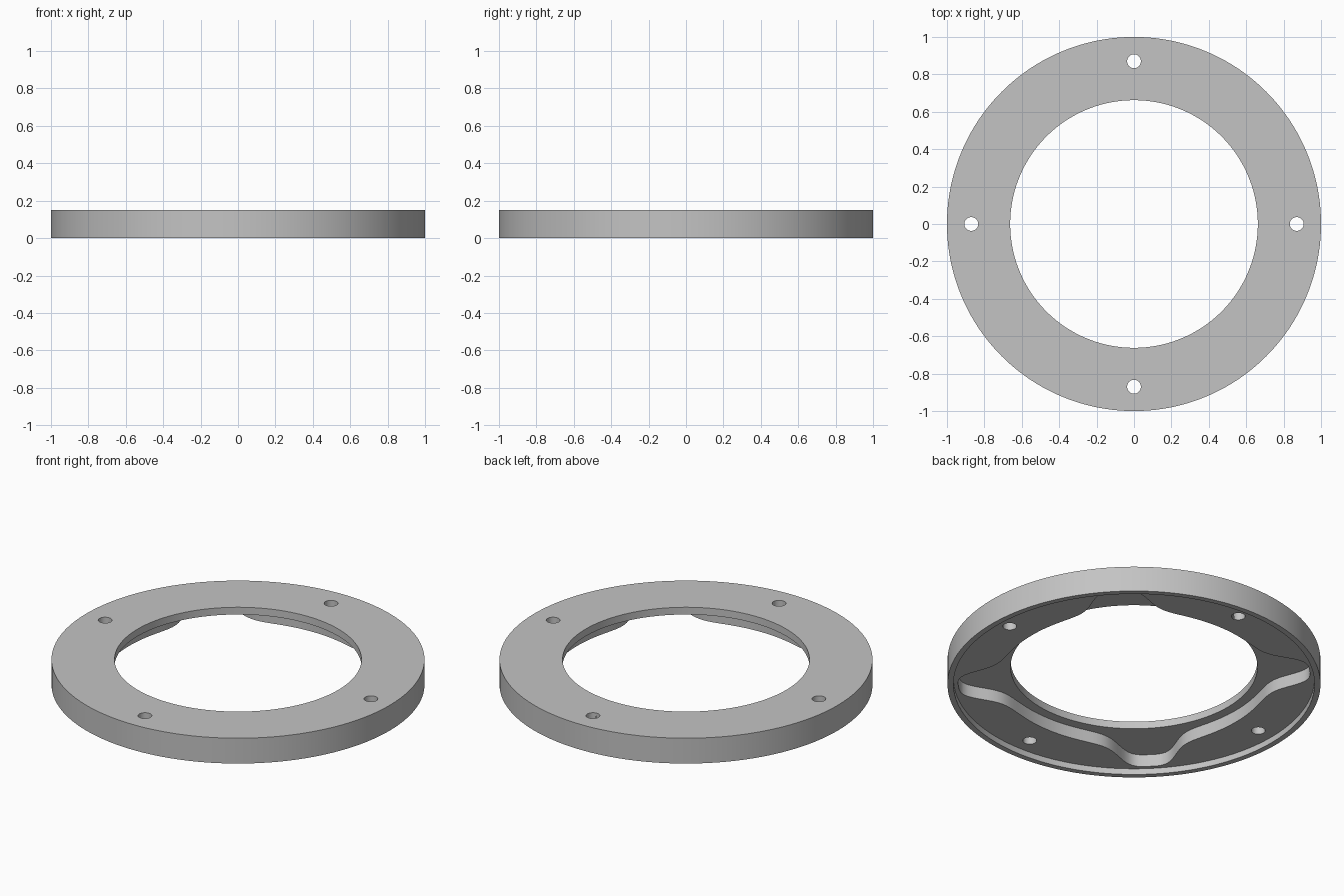
import bpy
import bmesh
from math import pi, cos, sin, radians, degrees

if "Cube" in bpy.data.objects:
    bpy.data.objects.remove(bpy.data.objects["Cube"], do_unlink=True)

SEGMENTS = 256
TOP, POCKET_Z, RECESS_Z = 0.15, 0.107, 0.035
OUTER, LIP, BORE = 1.0, 0.968, 0.662
BOLT_CIRCLE, BOLT_R = 0.87, 0.037

# Plain grey material
grey = bpy.data.materials.new("plain_grey")
grey.use_nodes = True
colour = (0.55, 0.55, 0.55, 1)
grey.diffuse_color = colour
grey.node_tree.nodes["Principled BSDF"].inputs["Base Color"].default_value = colour


def pocket_radius(a):
    """Edge of the underside pocket: round, with a lobe on each diagonal."""
    off = degrees(a) % 90 - 45
    return 0.717 + 0.228 / (1 + (off / 11) ** 4)


# Ring: a cross-section swept round, its pocket wall following the lobes
bm = bmesh.new()
loops = []
for i in range(SEGMENTS):
    a = 2 * pi * i / SEGMENTS
    wall = pocket_radius(a)
    section = [(OUTER, 0), (OUTER, TOP), (BORE, TOP), (BORE, POCKET_Z),
               (wall, POCKET_Z), (wall, RECESS_Z), (LIP, RECESS_Z), (LIP, 0)]
    loops.append([bm.verts.new((r * cos(a), r * sin(a), z)) for r, z in section])
for i, here in enumerate(loops):
    after = loops[(i + 1) % SEGMENTS]
    for j in range(len(here)):
        k = (j + 1) % len(here)
        bm.faces.new((here[j], after[j], after[k], here[k]))
bmesh.ops.recalc_face_normals(bm, faces=bm.faces)
mesh = bpy.data.meshes.new("flange_ring")
bm.to_mesh(mesh)
bm.free()
mesh.materials.append(grey)
ring = bpy.data.objects.new("flange_ring", mesh)
bpy.context.collection.objects.link(ring)

# Four bolt holes, one on each axis
for i in range(4):
    a = radians(90 * i)
    bpy.ops.mesh.primitive_cylinder_add(
        vertices=48, radius=BOLT_R, depth=1,
        location=(BOLT_CIRCLE * cos(a), BOLT_CIRCLE * sin(a), 0))
    cutter = bpy.context.object
    cutter.name = "bolt_hole_cutter"
    cutter.hide_render = True
    cutter.data.materials.append(grey)
    cut = ring.modifiers.new("bolt_hole", 'BOOLEAN')
    cut.operation = 'DIFFERENCE'
    cut.solver = 'EXACT'
    cut.object = cutter
    bpy.ops.object.select_all(action='DESELECT')
    ring.select_set(True)
    bpy.context.view_layer.objects.active = ring
    bpy.ops.object.modifier_apply(modifier=cut.name)
    bpy.data.objects.remove(cutter, do_unlink=True)

# Smooth round walls, crisp edges
bpy.ops.object.shade_smooth_by_angle(angle=radians(30))
